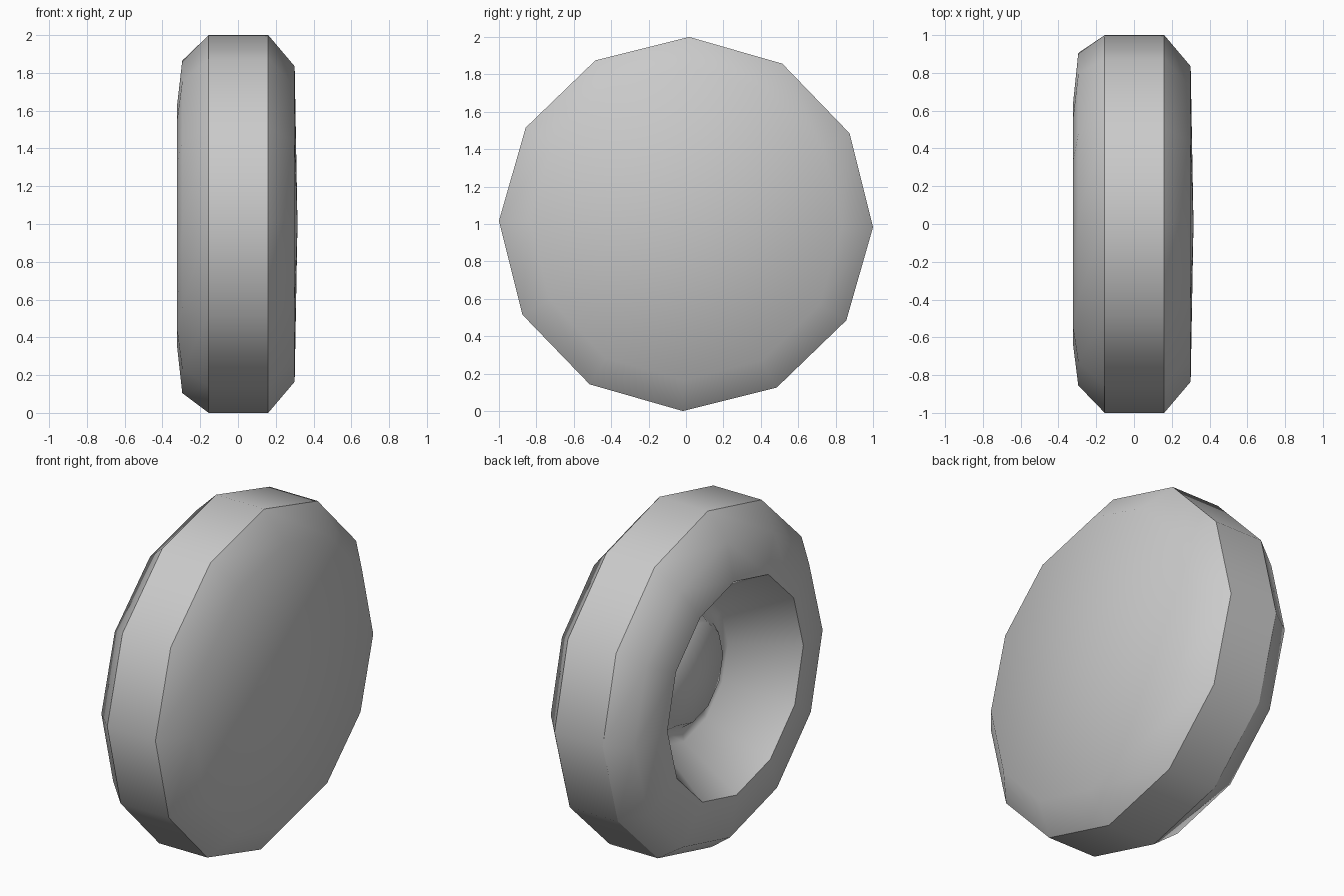
import bpy, bmesh, math

cube = bpy.data.objects.get("Cube")
if cube:
    bpy.data.objects.remove(cube, do_unlink=True)

SIDES = 12
TWIST = math.radians(-1)

rubber = bpy.data.materials.new("plain grey")
rubber.use_nodes = True
GREY = (0.59, 0.59, 0.59, 1)
rubber.diffuse_color = GREY
rubber.node_tree.nodes["Principled BSDF"].inputs["Base Color"].default_value = GREY

# Profile from outer cap to hub: x, radius, sharp edge, y shift, z shift
profile = [
    (0.315, 0, False, 0, 0),
    (0.30, 0.835, False, 0, 0),
    (0.16, 1.0, True, 0, 0),
    (-0.155, 1.0, True, 0, 0),
    (-0.295, 0.88, False, 0.025, -0.015),
    (-0.323, 0.635, True, 0, -0.01),
    (0.02, 0.42, False, 0, 0),
    (0.03, 0.34, False, 0, 0),
    (-0.04, 0.29, False, 0, 0),
    (-0.07, 0, False, 0, 0),
]


def add_ring(bm, x, radius, dy, dz):
    """One ring around the x axle, or a single point on it."""
    if radius == 0:
        return [bm.verts.new((x, 0, 1))]
    ring = []
    for i in range(SIDES):
        a = 2 * math.pi * i / SIDES + TWIST
        ring.append(bm.verts.new((x, dy + radius * math.cos(a),
                                  1 + dz + radius * math.sin(a))))
    return ring


# Wheel body: closed outer face, flat tread, dished inner face with hub
bm = bmesh.new()
rings = [add_ring(bm, x, r, dy, dz) for x, r, sharp, dy, dz in profile]
for a, b in zip(rings, rings[1:]):
    for i in range(SIDES):
        j = (i + 1) % SIDES
        corners = [a[i % len(a)], a[j % len(a)], b[j % len(b)], b[i % len(b)]]
        bm.faces.new(list(dict.fromkeys(corners)))

for face in bm.faces:
    face.smooth = True
for ring, row in zip(rings, profile):
    if row[2]:
        for i in range(SIDES):
            bm.edges.get((ring[i], ring[(i + 1) % SIDES])).smooth = False
bmesh.ops.recalc_face_normals(bm, faces=bm.faces)

mesh = bpy.data.meshes.new("wheel")
bm.to_mesh(mesh)
bm.free()
mesh.materials.append(rubber)
wheel = bpy.data.objects.new("wheel", mesh)
bpy.context.collection.objects.link(wheel)
